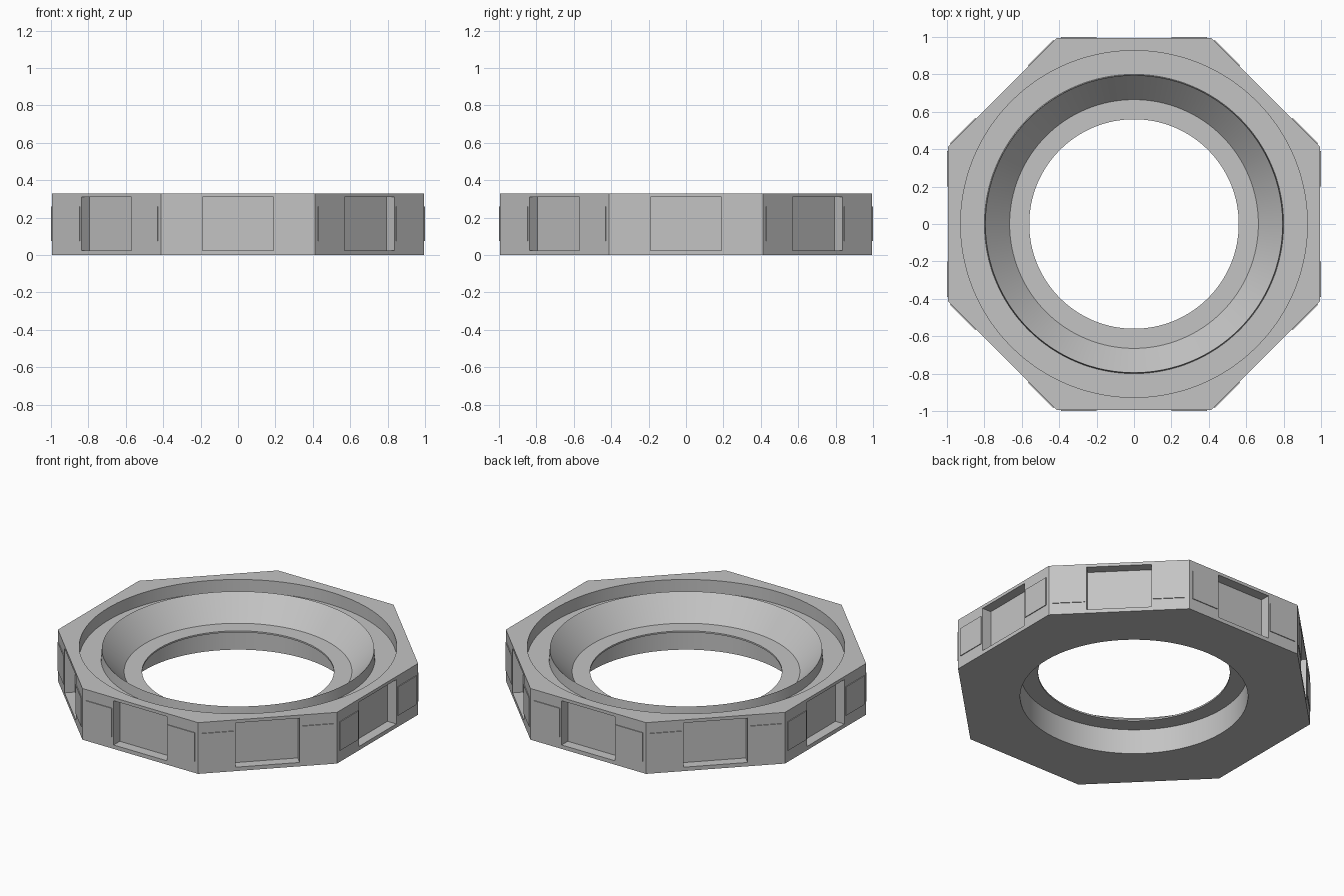
import bpy, bmesh, math
from mathutils import Matrix

if "Cube" in bpy.data.objects:
    bpy.data.objects.remove(bpy.data.objects["Cube"])

SEGS = 128
APOTHEM = 0.995

grey = bpy.data.materials.new("light_grey")
grey.diffuse_color = (0.55, 0.55, 0.55, 1)
grey.use_nodes = True
grey.node_tree.nodes["Principled BSDF"].inputs["Base Color"].default_value = grey.diffuse_color


def make_object(name, bm):
    bmesh.ops.recalc_face_normals(bm, faces=bm.faces)
    mesh = bpy.data.meshes.new(name)
    bm.to_mesh(mesh)
    bm.free()
    mesh.materials.append(grey)
    obj = bpy.data.objects.new(name, mesh)
    bpy.context.collection.objects.link(obj)
    return obj


def ring_point(a, r, z, octagon):
    # octagon loops stretch the radius so the flats sit at the apothem
    if octagon:
        off = (a + math.pi / 8) % (math.pi / 4) - math.pi / 8
        r = r / math.cos(off)
    return (r * math.cos(a), r * math.sin(a), z)


def add_side_box(bm, side, r0, r1, t0, t1, z0, z1):
    # box on one octagon side: r = outward, t = along the side
    m = (Matrix.Rotation(side * math.pi / 4, 4, 'Z')
         @ Matrix.Translation(((r0 + r1) / 2, (t0 + t1) / 2, (z0 + z1) / 2))
         @ Matrix.Diagonal((r1 - r0, t1 - t0, z1 - z0, 1)))
    bmesh.ops.create_cube(bm, size=1, matrix=m)


# octagonal body: closed profile (radius, height, octagon?)
profile = [
    (APOTHEM, 0, True), (APOTHEM, 0.33, True),
    (0.927, 0.33, False), (0.927, 0.25, False),   # top groove
    (0.80, 0.25, False), (0.795, 0.315, False),   # raised lip
    (0.665, 0.17, False), (0.56, 0.17, False),    # funnel and thin ledge
    (0.56, 0.16, False), (0.665, 0.16, False),
    (0.665, 0, False),                            # lower bore
]
bm = bmesh.new()
loops = [[bm.verts.new(ring_point(2 * math.pi * i / SEGS, *p)) for i in range(SEGS)]
         for p in profile]
for k, a in enumerate(loops):
    b = loops[(k + 1) % len(loops)]
    for i in range(SEGS):
        j = (i + 1) % SEGS
        bm.faces.new((a[i], a[j], b[j], b[i]))
body = make_object("octagonal_ring", bm)

# window recess in each side
bm = bmesh.new()
for s in range(8):
    add_side_box(bm, s, 0.932, 1.1, -0.19, 0.19, 0.025, 0.31)
cutter = make_object("window_cutter", bm)
cutter.hide_render = True
mod = body.modifiers.new("windows", 'BOOLEAN')
mod.operation = 'DIFFERENCE'
mod.solver = 'EXACT'
mod.object = cutter
bpy.context.view_layer.objects.active = body
body.select_set(True)
bpy.ops.object.modifier_apply(modifier=mod.name)
bpy.data.objects.remove(cutter)
bpy.ops.object.shade_smooth_by_angle(angle=math.radians(30))

# thin plates either side of every window
bm = bmesh.new()
for s in range(8):
    for t0, t1 in ((0.20, 0.39), (-0.39, -0.20)):
        add_side_box(bm, s, APOTHEM - 0.004, 1.0, t0, t1, 0.075, 0.26)
make_object("side_plates", bm)
